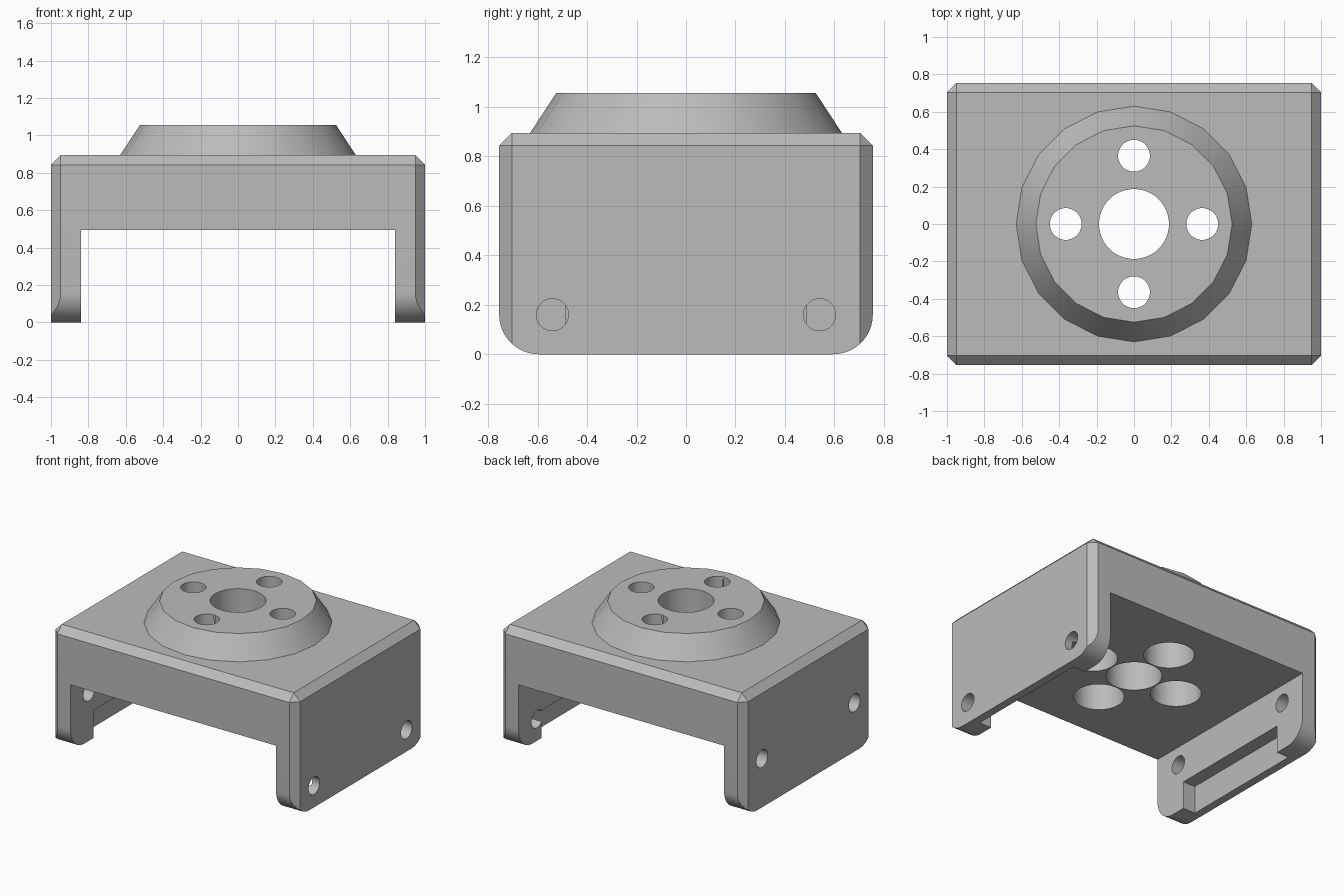
import bpy, bmesh, math
from mathutils import Matrix

if "Cube" in bpy.data.objects:
    bpy.data.objects.remove(bpy.data.objects["Cube"], do_unlink=True)

HALF_Y, TOP, CHAMFER, ROUND = 0.755, 0.895, 0.052, 0.16

grey = bpy.data.materials.new("plain_grey")
grey.use_nodes = True
grey.diffuse_color = (0.5, 0.5, 0.5, 1)
grey.node_tree.nodes["Principled BSDF"].inputs["Base Color"].default_value = (0.5, 0.5, 0.5, 1)


def finish(name, bm):
    bmesh.ops.recalc_face_normals(bm, faces=bm.faces)
    mesh = bpy.data.meshes.new(name)
    bm.to_mesh(mesh)
    bm.free()
    mesh.materials.append(grey)
    ob = bpy.data.objects.new(name, mesh)
    bpy.context.collection.objects.link(ob)
    return ob


def box(name, x0, x1, y0, y1, z0, z1, chamfer=0):
    bm = bmesh.new()
    bmesh.ops.create_cube(bm, size=1)
    for v in bm.verts:
        v.co.x = x1 if v.co.x > 0 else x0
        v.co.y = y1 if v.co.y > 0 else y0
        v.co.z = z1 if v.co.z > 0 else z0
    if chamfer:
        # every edge except the four around the bottom
        edges = [e for e in bm.edges if max(v.co.z for v in e.verts) > z0 + 0.01]
        bmesh.ops.bevel(bm, geom=edges, offset=chamfer, segments=1,
                        affect='EDGES', profile=0.5)
    return finish(name, bm)


def rod(name, centre, r1, r2, length, sides=48, axis='Z'):
    bm = bmesh.new()
    turn = Matrix.Rotation(math.pi / 2, 4, 'Y') if axis == 'X' else Matrix()
    bmesh.ops.create_cone(bm, cap_ends=True, segments=sides, radius1=r1, radius2=r2,
                          depth=length, matrix=Matrix.Translation(centre) @ turn)
    return finish(name, bm)


def combine(target, tool, operation):
    mod = target.modifiers.new(tool.name, 'BOOLEAN')
    mod.operation, mod.solver, mod.object = operation, 'EXACT', tool
    bpy.context.view_layer.objects.active = target
    bpy.ops.object.modifier_apply(modifier=mod.name)
    bpy.data.objects.remove(tool, do_unlink=True)


# Chamfered block
bracket = box("bracket", -1, 1, -HALF_Y, HALF_Y, 0, TOP, CHAMFER)

# Side outline with rounded lower corners
bm = bmesh.new()
outline = [(HALF_Y, 1.2), (-HALF_Y, 1.2)]
for side, start in ((-1, math.pi), (1, 1.5 * math.pi)):
    for i in range(13):
        a = start + i * math.pi / 24
        outline.append((side * (HALF_Y - ROUND) + ROUND * math.cos(a),
                        ROUND + ROUND * math.sin(a)))
face = bm.faces.new([bm.verts.new((-1.2, y, z)) for y, z in outline])
ext = bmesh.ops.extrude_face_region(bm, geom=[face])
bmesh.ops.translate(bm, vec=(2.4, 0, 0),
                    verts=[v for v in ext["geom"] if isinstance(v, bmesh.types.BMVert)])
combine(bracket, finish("rounded_outline", bm), 'INTERSECT')

# Tapered boss on a short stub sunk into the block
boss = rod("boss", (0, 0, 0.82), 0.63, 0.63, 2 * (TOP - 0.82), 20)
bm = bmesh.new()
bm.from_mesh(boss.data)
top_face = max(bm.faces, key=lambda f: f.calc_center_median().z)
rim = bmesh.ops.extrude_face_region(bm, geom=[top_face])
bmesh.ops.delete(bm, geom=[top_face], context='FACES_ONLY')
for v in rim["geom"]:
    if isinstance(v, bmesh.types.BMVert):
        v.co = (v.co.x * 0.525 / 0.63, v.co.y * 0.525 / 0.63, 1.055)
bmesh.ops.recalc_face_normals(bm, faces=bm.faces)
bm.to_mesh(boss.data)
bm.free()
combine(bracket, boss, 'UNION')

# Open channel between the legs
combine(bracket, box("channel", -0.84, 0.84, -1, 1, -0.5, 0.495), 'DIFFERENCE')

# Centre bore, then four screw holes with wide counterbores below
combine(bracket, rod("bore", (0, 0, 0.8), 0.187, 0.187, 1), 'DIFFERENCE')
for i in range(4):
    x, y = 0.365 * math.cos(i * math.pi / 2), 0.365 * math.sin(i * math.pi / 2)
    combine(bracket, rod("screw_hole", (x, y, 0.8), 0.085, 0.085, 1), 'DIFFERENCE')
    combine(bracket, rod("counterbore", (x, y, 0.62), 0.17, 0.17, 0.46), 'DIFFERENCE')

# Inner recess and two cross holes in each leg
for side, hole_z in ((1, 0.16), (-1, 0.36)):
    x0, x1 = sorted((side * 0.7, side * 0.94))
    combine(bracket, box("recess", x0, x1, -0.487, 0.487, -0.2, 0.205), 'DIFFERENCE')
    for y in (-0.54, 0.54):
        combine(bracket, rod("cross_hole", (side * 0.95, y, hole_z), 0.065, 0.065, 0.5,
                             32, 'X'), 'DIFFERENCE')

# Smooth curves, sharp edges
bpy.ops.object.select_all(action='DESELECT')
bracket.select_set(True)
bpy.context.view_layer.objects.active = bracket
bpy.ops.object.shade_smooth_by_angle(angle=math.radians(30))
